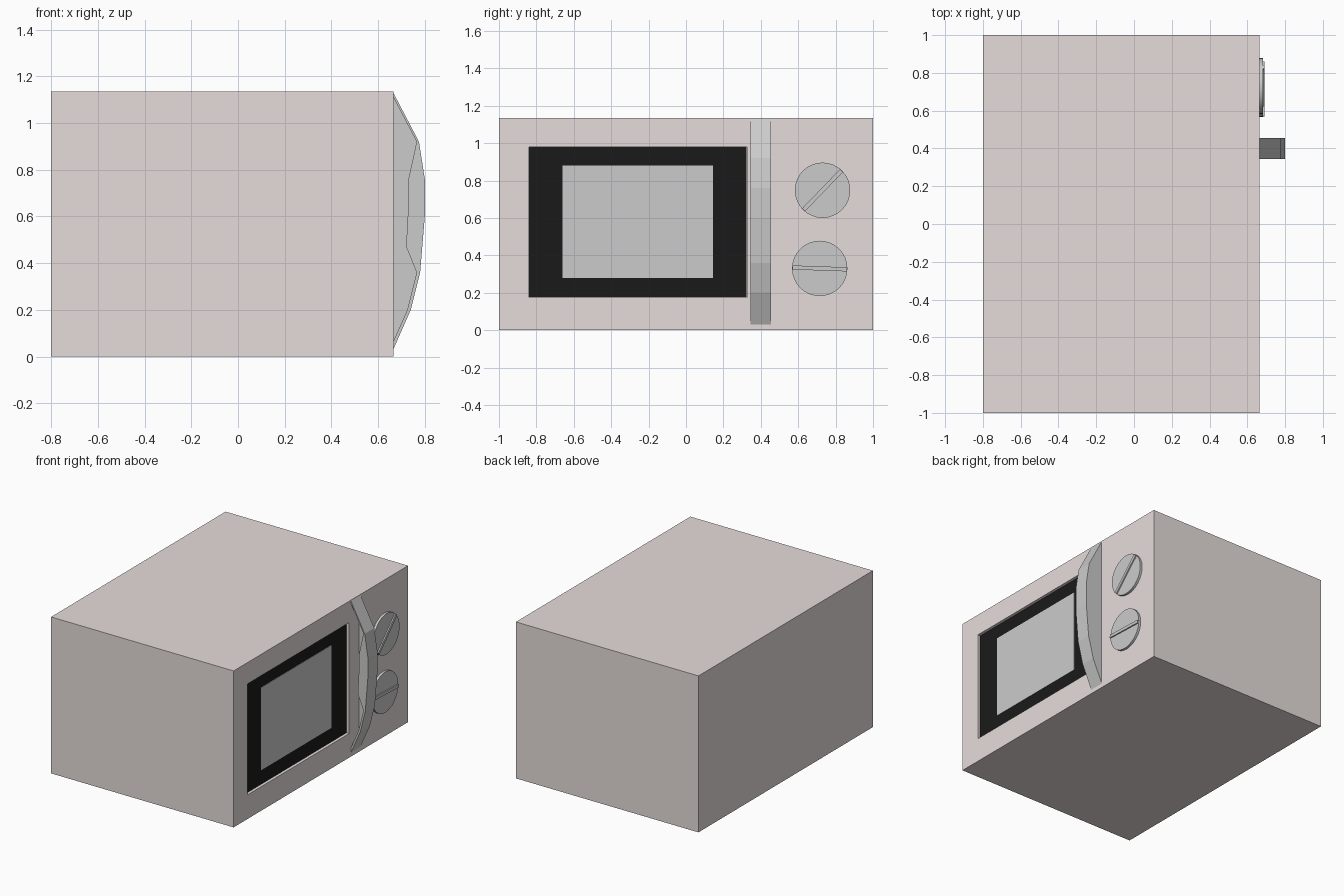
import bpy, bmesh, math
from mathutils import Matrix

if "Cube" in bpy.data.objects:
    bpy.data.objects.remove(bpy.data.objects["Cube"])

FRONT = 0.665   # x of the door side


def finish(bm, name, color=None):
    bmesh.ops.recalc_face_normals(bm, faces=bm.faces)
    me = bpy.data.meshes.new(name)
    bm.to_mesh(me)
    bm.free()
    ob = bpy.data.objects.new(name, me)
    bpy.context.collection.objects.link(ob)
    if color:
        mat = bpy.data.materials.new(name + "_colour")
        mat.diffuse_color = (*color, 1)
        mat.use_nodes = True
        mat.node_tree.nodes["Principled BSDF"].inputs["Base Color"].default_value = mat.diffuse_color
        me.materials.append(mat)
    return ob


def box(name, x, y, z, color=None):
    bm = bmesh.new()
    bmesh.ops.create_cube(bm, size=1)
    for v in bm.verts:
        v.co = [r[0] + (c + 0.5) * (r[1] - r[0]) for c, r in zip(v.co, (x, y, z))]
    return finish(bm, name, color)


def extrude_xz(name, pts, y0, y1):
    bm = bmesh.new()
    face = bm.faces.new([bm.verts.new((x, y0, z)) for x, z in pts])
    out = bmesh.ops.extrude_face_region(bm, geom=[face])["geom"]
    for v in out:
        if isinstance(v, bmesh.types.BMVert):
            v.co.y = y1
    if not face.is_valid or len([f for f in bm.faces if len(f.verts) == len(pts)]) < 2:
        bmesh.ops.holes_fill(bm, edges=bm.edges)
    return finish(bm, name)


# Body with a shallow door recess
body = box("body", (-0.8, FRONT), (-1, 1), (0, 1.135), (0.79, 0.72, 0.71))
cutter = box("recess_cutter", (FRONT - 0.025, FRONT + 0.1), (-0.84, 0.325), (0.175, 0.98))
cutter.hide_render = True
mod = body.modifiers.new("recess", "BOOLEAN")
mod.operation = "DIFFERENCE"
mod.solver = "EXACT"
mod.object = cutter
bpy.context.view_layer.objects.active = body
bpy.ops.object.modifier_apply(modifier=mod.name)
bpy.data.objects.remove(cutter)

# Black door panel and grey window
box("door_panel", (FRONT - 0.035, FRONT - 0.02), (-0.839, 0.324), (0.176, 0.979), (0.01, 0.01, 0.01))
box("window", (FRONT - 0.03, FRONT - 0.017), (-0.66, 0.145), (0.28, 0.88))

# Curved handle: bowed bar with a finger hollow closed on the knob side
outer = [(FRONT, 1.13), (0.775, 0.92), (0.8, 0.76), (0.8, 0.6),
         (0.78, 0.36), (0.74, 0.2), (FRONT, 0.03)]
inner = [(FRONT, 0.065), (0.725, 0.2), (0.765, 0.36), (0.72, 0.47),
         (0.728, 0.62), (0.73, 0.76), (0.765, 0.92), (FRONT, 1.11)]
extrude_xz("handle_bar", outer + inner, 0.345, 0.44)
extrude_xz("handle_side", outer, 0.44, 0.455)


# Round knobs, each with a narrow raised grip
def knob(name, y, z, angle):
    bm = bmesh.new()
    turn = Matrix.Translation((FRONT + 0.008, y, z)) @ Matrix.Rotation(math.pi / 2, 4, "Y")
    bmesh.ops.create_cone(bm, cap_ends=True, segments=32, radius1=0.148,
                          radius2=0.148, depth=0.018, matrix=turn)
    ob = finish(bm, name)
    for p in ob.data.polygons:
        p.use_smooth = len(p.vertices) == 4
    for e in ob.data.edges:
        a, b = (ob.data.vertices[i].co for i in e.vertices)
        e.use_edge_sharp = abs(a.x - b.x) < 1e-4
    grip = box(name + "_grip", (-0.005, 0.012), (-0.145, 0.145), (-0.011, 0.011))
    grip.location = (FRONT + 0.014, y, z)
    grip.rotation_euler.x = angle


knob("timer_knob", 0.73, 0.748, math.radians(46))
knob("power_knob", 0.715, 0.33, math.radians(-2))
